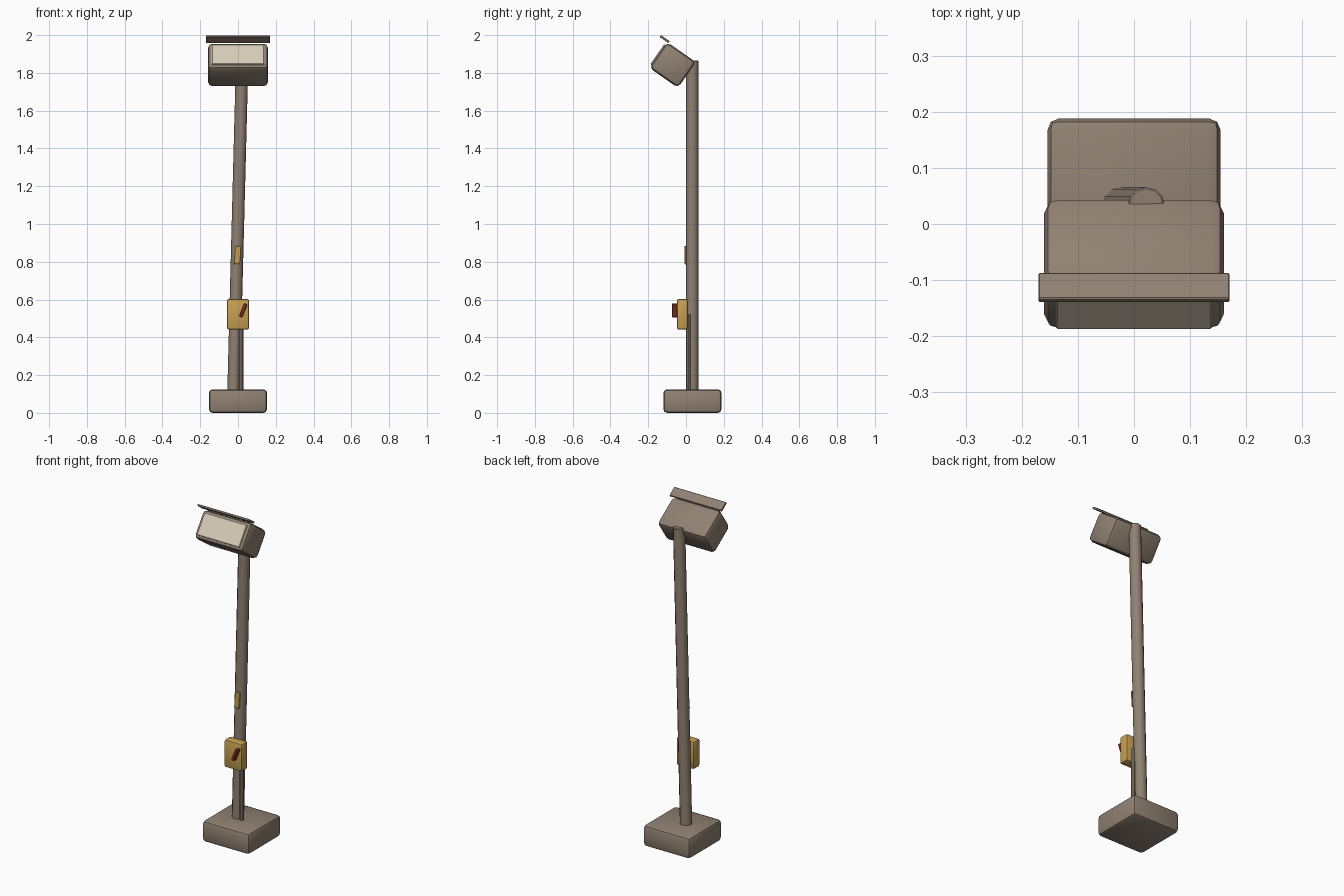
import bpy
from math import radians
from mathutils import Matrix, Vector

cube = bpy.data.objects.get("Cube")
if cube:
    bpy.data.objects.remove(cube, do_unlink=True)


def material(name, rgb):
    mat = bpy.data.materials.new(name)
    mat.use_nodes = True
    color = (*rgb, 1.0)
    mat.diffuse_color = color
    mat.node_tree.nodes["Principled BSDF"].inputs["Base Color"].default_value = color
    return mat


BROWN = material("weathered_brown", (0.28, 0.22, 0.17))
YELLOW = material("box_yellow", (0.57, 0.35, 0.085))
CREAM = material("lamp_cream", (0.67, 0.60, 0.48))
RED = material("lever_red", (0.27, 0.035, 0.022))


def finish(obj, name, mat, bevel=0.0, segments=2):
    """Name, colour, bevel and smooth a new part."""
    obj.name = obj.data.name = name
    obj.data.materials.append(mat)
    if bevel:
        mod = obj.modifiers.new("Bevel", "BEVEL")
        mod.width = bevel
        mod.segments = segments
        mod.limit_method = "ANGLE"
        mod.angle_limit = radians(50)
        bpy.ops.object.modifier_apply(modifier=mod.name)
    bpy.ops.object.shade_smooth_by_angle(angle=radians(35))
    return obj


def box(name, mat, size, center, tilt=(0, 0, 0), bevel=0.0, segments=2):
    bpy.ops.mesh.primitive_cube_add(size=1)
    obj = bpy.context.object
    obj.data.transform(Matrix.Diagonal((*size, 1)))
    obj.location = center
    obj.rotation_euler = [radians(a) for a in tilt]
    return finish(obj, name, mat, bevel, segments)


def rod(name, mat, start, end, radius, sides, bevel=0.0):
    start, end = Vector(start), Vector(end)
    axis = end - start
    bpy.ops.mesh.primitive_cylinder_add(vertices=sides, radius=radius, depth=axis.length)
    obj = bpy.context.object
    obj.location = (start + end) / 2
    obj.rotation_euler = axis.to_track_quat("Z", "Y").to_euler()
    return finish(obj, name, mat, bevel, 1)


# Base block, leaning pole and the conduit that feeds the switch box
box("base", BROWN, (0.308, 0.308, 0.125), (0, 0.034, 0.0625), bevel=0.02)
rod("pole", BROWN, (-0.024, 0.033, 0.1), (0.022, 0.033, 1.866), 0.033, 12, 0.003)
rod("conduit", BROWN, (0.016, 0.013, 0.11), (0.016, 0.013, 0.52), 0.012, 8)

# Switch box with its lever, and the tag above it
box("switch_box", YELLOW, (0.117, 0.058, 0.163), (0, -0.019, 0.522), bevel=0.01)
box("switch_lever", RED, (0.018, 0.03, 0.075), (0.028, -0.06, 0.543), (0, 22, 0), bevel=0.003, segments=1)
box("pole_tag", YELLOW, (0.032, 0.009, 0.095), (-0.002, -0.003, 0.835), (0, 4, 0), bevel=0.002, segments=1)

# Lamp head, tipped upwards, with its lens and visor placed in the head's frame
TILT = -35
HEAD = Vector((0, -0.071, 1.842))
turn = Matrix.Rotation(radians(TILT), 3, "X")


def head_part(name, mat, size, offset, bevel, segments=2):
    return box(name, mat, size, HEAD + turn @ Vector(offset), (TILT, 0, 0), bevel, segments)


head_part("lamp_head", BROWN, (0.32, 0.186, 0.166), (0, 0, 0), 0.024)
head_part("lamp_lens", CREAM, (0.278, 0.02, 0.128), (0, -0.089, 0), 0.003, 1)
head_part("lamp_visor", BROWN, (0.34, 0.057, 0.012), (0, -0.113, 0.088), 0.002, 1)
